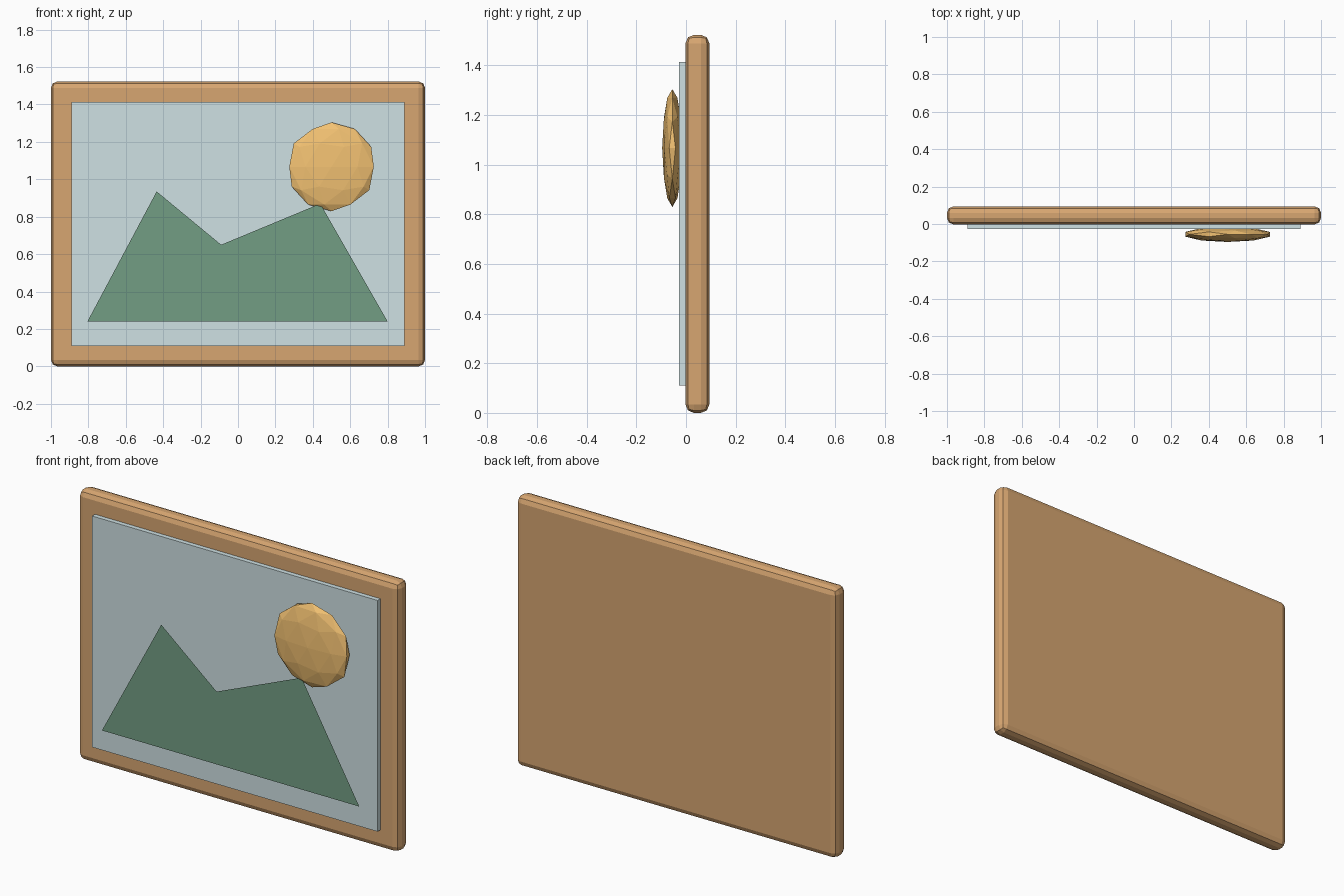
import bpy

if "Cube" in bpy.data.objects:
    bpy.data.objects.remove(bpy.data.objects["Cube"])


def paint(obj, name, rgb):
    mat = bpy.data.materials.new(name)
    mat.diffuse_color = (*rgb, 1)
    mat.use_nodes = True
    mat.node_tree.nodes["Principled BSDF"].inputs["Base Color"].default_value = mat.diffuse_color
    obj.data.materials.append(mat)
    return obj


def box(name, x, y, z):
    bpy.ops.mesh.primitive_cube_add(size=1)
    obj = bpy.context.object
    obj.name = name
    obj.location = [(a + b) / 2 for a, b in (x, y, z)]
    obj.scale = [b - a for a, b in (x, y, z)]
    bpy.ops.object.transform_apply(location=False, rotation=False, scale=True)
    return obj


# Wooden frame board with faceted rounded edges
frame = box("frame", (-1, 1), (-0.002, 0.094), (0, 1.523))
bevel = frame.modifiers.new("rounded_edges", 'BEVEL')
bevel.width = 0.034
bevel.segments = 2
paint(frame, "wood", (0.68, 0.38, 0.165))

# Raised sky panel
sky = box("sky_panel", (-0.89, 0.89), (-0.028, 0.0), (0.11, 1.413))
paint(sky, "sky", (0.62, 0.75, 0.77))

# Flat mountain silhouette floating in front of the panel
outline = [(-0.805, 0.24), (0.80, 0.24), (0.44, 0.87), (-0.09, 0.65), (-0.435, 0.935)]
mesh = bpy.data.meshes.new("mountains")
mesh.from_pydata([(x, -0.062, z) for x, z in outline], [], [range(len(outline))])
mountains = bpy.data.objects.new("mountains", mesh)
bpy.context.collection.objects.link(mountains)
paint(mountains, "forest_green", (0.17, 0.34, 0.23))

# Flattened low-poly sun
bpy.ops.mesh.primitive_ico_sphere_add(subdivisions=2, radius=1, location=(0.5, -0.055, 1.067))
sun = bpy.context.object
sun.name = "sun"
sun.scale = (0.2375, 0.041, 0.2375)
bpy.ops.object.transform_apply(location=False, rotation=False, scale=True)
paint(sun, "sun_yellow", (0.9, 0.54, 0.17))
